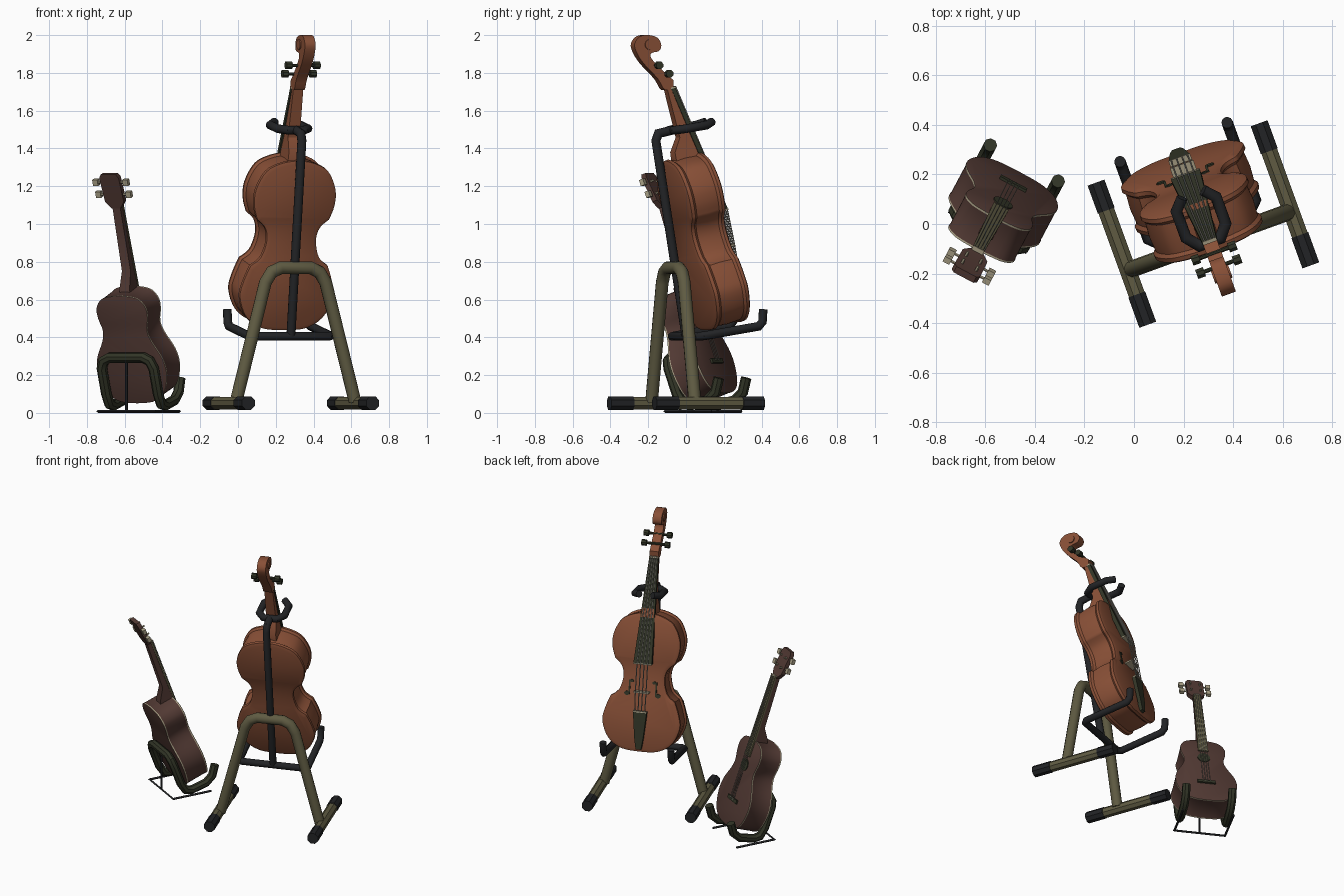
import bpy, bmesh, math
from mathutils import Matrix, Vector

cube = bpy.data.objects.get("Cube")
if cube:
    bpy.data.objects.remove(cube, do_unlink=True)


def material(name, r, g, b):
    m = bpy.data.materials.new(name)
    m.use_nodes = True
    m.diffuse_color = (r, g, b, 1)
    bsdf = next(n for n in m.node_tree.nodes if n.type == 'BSDF_PRINCIPLED')
    bsdf.inputs["Base Color"].default_value = (r, g, b, 1)
    bsdf.inputs["Roughness"].default_value = 0.7
    return m


AMBER = material("amber wood", .25, .08, .038)
BROWN = material("dark brown wood", .085, .042, .034)
OLIVE = material("olive paint", .115, .105, .055)
EBONY = material("dark green ebony", .032, .036, .02)
BLACK = material("black rubber", .016, .017, .019)
CREAM = material("cream trim", .42, .37, .25)
STEEL = material("pale string", .3, .29, .25)


def frame(x, y, yaw):
    return Matrix.Translation((x, y, 0)) @ Matrix.Rotation(math.radians(yaw), 4, 'Z')


def lean(base, y, z, tilt):
    return base @ Matrix.Translation((0, y, z)) @ Matrix.Rotation(math.radians(tilt), 4, 'X')


def finish(name, bm, mats, M, angle=35):
    bmesh.ops.recalc_face_normals(bm, faces=bm.faces[:])
    me = bpy.data.meshes.new(name)
    bm.to_mesh(me)
    bm.free()
    for m in mats:
        me.materials.append(m)
    ob = bpy.data.objects.new(name, me)
    bpy.context.scene.collection.objects.link(ob)
    ob.matrix_world = M
    bpy.ops.object.select_all(action='DESELECT')
    ob.select_set(True)
    bpy.context.view_layer.objects.active = ob
    bpy.ops.object.shade_smooth_by_angle(angle=math.radians(angle))
    return ob


def loft(name, rings, mats, M, bands=None, angle=35):
    """Skin equal-sized closed rings and cap both ends."""
    bm = bmesh.new()
    rows = [[bm.verts.new(p) for p in ring] for ring in rings]
    n = len(rows[0])
    for k, (a, b) in enumerate(zip(rows, rows[1:])):
        for i in range(n):
            j = (i + 1) % n
            f = bm.faces.new((a[i], a[j], b[j], b[i]))
            f.material_index = bands[k] if bands else 0
    bm.faces.new(rows[0])
    bm.faces.new(rows[-1][::-1])
    return finish(name, bm, mats, M, angle)


def bar(name, sections, mat, M):
    """Rectangular bar through sections (height, back, front, half width)."""
    rings = [[(-h, b, u), (h, b, u), (h, f, u), (-h, f, u)] for u, b, f, h in sections]
    return loft(name, rings, [mat], M)


def tube(name, pts, r, mat, M, sides=12):
    """Round tube with mitred bends."""
    P = [Vector(p) for p in pts]
    dirs = [(b - a).normalized() for a, b in zip(P, P[1:])]
    t0 = dirs[0]
    side = t0.orthogonal().normalized()
    rings = []
    for i, p in enumerate(P):
        d0, d1 = dirs[max(i - 1, 0)], dirs[min(i, len(dirs) - 1)]
        if i > 1:
            side = dirs[i - 2].rotation_difference(d0) @ side
        up = d0.cross(side)
        plane = (d0 + d1).normalized()
        ring = []
        for k in range(sides):
            a = 2 * math.pi * (k + .5) / sides
            q = (side * math.cos(a) + up * math.sin(a)) * r
            ring.append(p + q - d0 * (q.dot(plane) / d0.dot(plane)))
        rings.append(ring)
    return loft(name, rings, [mat], M, angle=40)


def smooth(pts, n=4):
    """Rounded path through the points."""
    P = [Vector(p) for p in pts]
    out = []
    for i in range(len(P) - 1):
        a, b, c, d = P[max(i - 1, 0)], P[i], P[i + 1], P[min(i + 2, len(P) - 1)]
        for k in range(n):
            t = k / n
            out.append(.5 * (2 * b + (c - a) * t + (2 * a - 5 * b + 4 * c - d) * t * t
                             + (3 * b - a - 3 * c + d) * t ** 3))
    return out + [P[-1]]


def body(name, runs, layers, mats, M, bands=None):
    """Mirrored outline stacked in (depth, inset) layers."""
    half = []
    for run in runs:
        half += smooth(run)[:-1]
    half.append(Vector(runs[-1][-1]))
    loop = half + [Vector((-p.x, p.y)) for p in half[-2:0:-1]]
    n = len(loop)
    rings = []
    for depth, inset in layers:
        ring = []
        for i, p in enumerate(loop):
            t = (loop[(i + 1) % n] - loop[i - 1]).normalized()
            q = p + Vector((-t.y, t.x)) * inset
            ring.append((q.x, depth, q.y))
        rings.append(ring)
    return loft(name, rings, mats, M, bands)


def disc(name, x, f, u, rx, rz, mat, M):
    ring = [(x + rx * math.cos(a * math.pi / 8), u + rz * math.sin(a * math.pi / 8)) for a in range(16)]
    return loft(name, [[(p, d, q) for p, q in ring] for d in (f - .003, f + .004)], [mat], M)


# ---- large stand ----
S = frame(.28, 0, 20)
tube("large_stand_arch", [(-.335, -.072, .06), (-.17, -.072, .69), (-.135, -.072, .745), (-.085, -.072, .768),
                          (.085, -.072, .768), (.135, -.072, .745), (.17, -.072, .69), (.335, -.072, .06)],
     .034, OLIVE, S)
for s, side in ((-1, "right"), (1, "left")):
    x = s * .35
    tube(side + "_foot_bar", [(x, -.18, .052), (x, .19, .052)], .036, OLIVE, S, 8)
    tube(side + "_foot_cap_front", [(x, -.305, .052), (x, -.175, .052)], .039, BLACK, S, 8)
    tube(side + "_foot_cap_back", [(x, .185, .052), (x, .305, .052)], .039, BLACK, S, 8)

# ---- black post, rest and yoke ----
R = lean(S, 0, .405, 9.3)
tube("post", [(0, 0, 0), (0, 0, 1.05), (0, .02, 1.085), (0, .1, 1.09)], .024, BLACK, R)
tube("bottom_rest", [(-.23, .37, .085), (-.23, .355, .02), (-.23, .33, 0), (-.23, .02, 0), (-.21, 0, 0),
                     (.21, 0, 0), (.23, .02, 0), (.23, .33, 0), (.23, .355, .02), (.23, .37, .085)],
     .023, BLACK, R)
tube("neck_yoke", [(-.045, .31, 1.1), (-.085, .265, 1.09), (-.085, .15, 1.09), (-.045, .1, 1.09),
                   (.045, .1, 1.09), (.085, .15, 1.09), (.085, .265, 1.09), (.045, .31, 1.1)],
     .023, BLACK, R)

# ---- large instrument ----
V = lean(S, .11, .435, 14.4)
body("large_body",
     [[(0, 0), (.12, .01), (.215, .07), (.263, .18), (.25, .27), (.218, .355)],
      [(.218, .355), (.165, .4), (.14, .49), (.155, .56), (.203, .605)],
      [(.203, .605), (.227, .68), (.225, .77), (.175, .87), (.09, .915), (0, .93)]],
     [(-.004, .02), (.004, .002), (.022, 0), (.036, .012), (.1, .007), (.165, .012), (.178, 0), (.195, .002), (.205, .022)],
     [AMBER], V)
bar("large_neck", [(.9, .05, .21, .042), (.96, .055, .2, .038), (1.03, .103, .185, .033), (1.29, .1, .135, .028)],
    AMBER, V)
bar("large_fingerboard", [(.6, .232, .26, .062), (1.29, .122, .145, .03)], EBONY, V)
bar("fingerboard_end_trim", [(.594, .235, .264, .062), (.601, .235, .264, .062)], CREAM, V)
bar("nut", [(1.288, .12, .15, .03), (1.298, .12, .15, .03)], CREAM, V)
bar("tailpiece", [(.02, .2, .225, .018), (.1, .212, .235, .03), (.275, .225, .25, .046)], EBONY, V)
bar("tailpiece_trim", [(.272, .228, .254, .046), (.28, .228, .254, .046)], CREAM, V)
bar("bridge", [(.4, .2, .256, .05), (.41, .2, .256, .05)], CREAM, V)
for k in range(4):
    x = (k - 1.5) / 1.5
    tube("large_string_%d" % (k + 1), [(x * .034, .25, .27), (x * .036, .259, .405), (x * .036, .266, .6),
                                       (x * .02, .151, 1.295)], .0035, STEEL, V, 6)
for s, side in ((-1, "right"), (1, "left")):
    disc(side + "_sound_hole_lower", s * .105, .207, .385, .018, .014, EBONY, V)
    disc(side + "_sound_hole_upper", s * .075, .207, .47, .012, .01, EBONY, V)
    bar(side + "_sound_hole_slit", [(.38, .204, .21, .005), (.475, .204, .21, .005)], EBONY,
        V @ Matrix.Translation((s * .09, 0, 0)))

# ---- peg box, scroll and pegs ----
scroll = smooth([(-.08, 1.72), (-.13, 1.71), (-.17, 1.77), (-.25, 1.85), (-.29, 1.91), (-.3, 1.955), (-.27, 1.993),
                 (-.22, 2.0), (-.17, 1.985), (-.15, 1.945), (-.165, 1.915), (-.205, 1.905), (-.205, 1.875),
                 (-.14, 1.81), (-.08, 1.76)], 3)
loft("scroll", [[(x, p.x, p.y) for p in scroll] for x in (-.03, .03)], [AMBER], S)
tube("scroll_eye", [(-.037, -.215, 1.95), (.037, -.215, 1.95)], .028, AMBER, S)
for name, y, z in (("upper", -.182, 1.84), ("lower", -.125, 1.795)):
    tube(name + "_peg_shaft", [(-.075, y, z), (.075, y, z)], .009, EBONY, S, 8)
    for s, side in ((-1, "right"), (1, "left")):
        tube("%s_%s_peg_head" % (name, side), [(s * .062, y, z), (s * .095, y, z)], .021, EBONY, S, 8)

# ---- small instrument ----
K = frame(-.6, -.05, -28)
U = lean(K, .14, .05, 20)
body("small_body",
     [[(0, 0), (.1, .01), (.17, .06), (.205, .16), (.195, .25), (.145, .35), (.132, .41), (.148, .48),
       (.145, .54), (.1, .59), (0, .605)]],
     [(0, .006), (.002, 0), (.01, 0), (.014, .002), (.152, .002), (.156, 0), (.164, 0), (.167, .006)],
     [BROWN, CREAM], U, [0, 1, 0, 0, 0, 1, 0])
bar("small_neck", [(.56, .06, .166, .032), (.62, .075, .166, .03), (.7, .125, .168, .026), (1.06, .135, .166, .023)],
    BROWN, U)
bar("small_headstock", [(1.05, .13, .165, .025), (1.09, .125, .155, .056), (1.23, .108, .136, .058),
                        (1.25, .106, .134, .045)], BROWN, U)
bar("small_fingerboard", [(.49, .164, .177, .034), (1.06, .162, .175, .025)], OLIVE, U)
bar("small_nut", [(1.056, .16, .18, .025), (1.064, .16, .18, .025)], CREAM, U)
disc("small_sound_hole", 0, .168, .425, .042, .042, EBONY, U)
bar("small_bridge", [(.165, .165, .178, .06), (.19, .165, .178, .06)], EBONY, U)
for k in range(4):
    x = (k - 1.5) / 1.5
    tube("small_string_%d" % (k + 1), [(x * .024, .18, .178), (x * .018, .182, 1.06)], .0018, STEEL, U, 5)
for row, u in (("lower", 1.13), ("upper", 1.2)):
    f = .135 - (u - 1.13) * .14
    for s, side in ((-1, "right"), (1, "left")):
        tube("%s_%s_tuner_shaft" % (row, side), [(s * .05, f, u), (s * .08, f, u)], .006, CREAM, U, 6)
        bar("%s_%s_tuner_button" % (row, side), [(u - .017, f - .012, f + .012, .015), (u + .017, f - .012, f + .012, .015)],
            CREAM, U @ Matrix.Translation((s * .09, 0, 0)))
        tube("%s_%s_tuner_post" % (row, side), [(s * .032, f, u), (s * .032, f + .035, u)], .006, CREAM, U, 6)

# ---- small stand ----
arm = [(.1, .02, .293), (.138, .022, .275), (.155, .035, .235), (.155, .085, .1), (.155, .12, .048),
       (.155, .165, .04), (.155, .27, .068), (.155, .315, .11), (.155, .335, .185)]
tube("small_stand_cradle", [(-x, y, z) for x, y, z in arm[::-1]] + arm, .028, EBONY, K, 8)
tube("small_stand_base", [(-.17, .3, .008), (-.17, .022, .008), (.17, .022, .008), (.17, .3, .008)], .008, BLACK, K, 4)
tube("small_stand_rod", [(0, .022, .008), (0, .022, .29)], .008, BLACK, K, 6)
